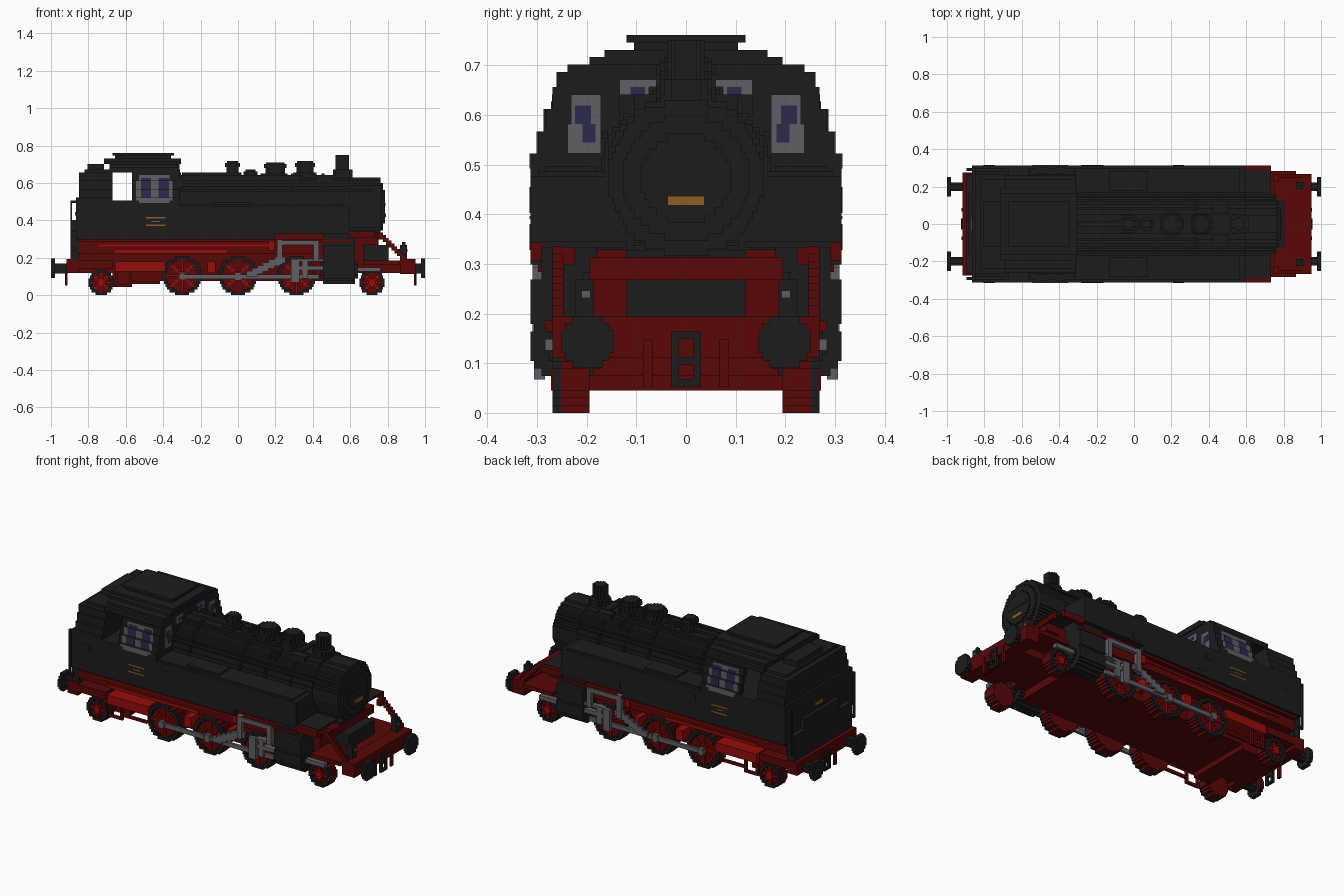
import bpy, math

cube = bpy.data.objects.get("Cube")
if cube:
    bpy.data.objects.remove(cube)

U = 1 / 67  # size of one building block


def material(name, rgb):
    m = bpy.data.materials.new(name)
    m.use_nodes = True
    m.diffuse_color = (*rgb, 1)
    b = m.node_tree.nodes["Principled BSDF"]
    b.inputs["Base Color"].default_value = (*rgb, 1)
    b.inputs["Roughness"].default_value = 0.8
    return m


BLACK = material("coal_black", (.012, .012, .012))
RED = material("dark_red", (.1, .002, .002))
BRIGHT = material("bright_red", (.3, .004, .003))
GREY = material("steel_grey", (.118, .116, .13))
GLASS = material("violet_glass", (.026, .023, .07))
BRASS = material("brass_orange", (.28, .11, .016))


def part(name, mat, boxes):
    """Boxes as (x0, x1, y0, y1, z0, z1) in blocks; those off centre are mirrored in y."""
    verts, faces = [], []
    for x0, x1, y0, y1, z0, z1 in boxes:
        spans = [(y0, y1), (-y1, -y0)] if y0 > 0 else [(y0, y1)]
        for a, b in spans:
            n = len(verts)
            verts += [(x * U, y * U, z * U) for x in (x0, x1) for y in (a, b) for z in (z0, z1)]
            for f in ("0132", "4675", "0451", "2376", "0264", "1573"):
                faces.append([n + int(c) for c in f])
    me = bpy.data.meshes.new(name)
    me.from_pydata(verts, [], faces)
    me.materials.append(mat)
    ob = bpy.data.objects.new(name, me)
    bpy.context.collection.objects.link(ob)


def mid(x0, x1, w, z0, z1):
    return (x0, x1, -w, w, z0, z1)


def rows(r, hole=0):
    """Stepped circle as (low, high, inner, outer) spans."""
    n = max(2, round(2 * r))
    h = 2 * r / n
    for i in range(n):
        t = -r + (i + .5) * h
        w = max(.5, round(2 * math.sqrt(r * r - t * t)) / 2)
        k = round(2 * math.sqrt(max(0, hole * hole - t * t))) / 2
        for a, b in ([(-w, -k), (k, w)] if k else [(-w, w)]):
            yield t - h / 2, t + h / 2, a, b


def disc_x(x0, x1, cy, cz, r):
    return [(x0, x1, cy + a, cy + b, cz + l, cz + h) for l, h, a, b in rows(r)]


def disc_y(y0, y1, cx, cz, r, hole=0):
    return [(cx + a, cx + b, y0, y1, cz + l, cz + h) for l, h, a, b in rows(r, hole)]


def disc_z(z0, z1, cx, r):
    return [(cx + l, cx + h, a, b, z0, z1) for l, h, a, b in rows(r)]


# Cab: stepped cross-section, hollow at window height with open doorways
shell = [(20, 35, 38), (19, 38, 41), (18, 41, 44)]
cab = [mid(-45, -21, 21, 20, 34), (-38, -21, 19, 21, 34, 35), mid(-24, -21, 19, 34, 35)]
for w, lo, hi in shell:
    cab += [(-38, -21, w - 2, w, lo, hi), mid(-24, -21, w - 2, lo, hi)]
part("cab", BLACK, cab)
part("cab_roof", BLACK, [mid(-46, -21, 17.5, 44, 46), mid(-46, -21, 16, 46, 47), mid(-48, -20.5, 13, 47, 48),
                         mid(-48, -20.5, 11, 48, 49), mid(-44, -24, 7, 49, 50), mid(-45, -23, 8, 50, 51)])

# Coal bunker behind the cab
part("bunker", BLACK, [mid(-58, -45, 21, 20, 35), mid(-60, -57, 18, 12, 23)]
     + [mid(-57, -45, w, lo, hi) for w, lo, hi in shell]
     + [mid(-55, -46, 16, 44, 45), mid(-54, -48, 8, 45, 47), mid(-59.5, -57, 11, 23, 27)])
part("bunker_handrails", BLACK, [(-60, -59.4, 19, 20, 16, 34), (-60, -58, 19, 20, 33, 34), (-60, -58, 19, 20, 16, 17)])

# Cab windows follow the stepped wall, with clipped corners
frames, panes = [(-35.5, -24.5, 21, 21.1, 33, 34), (-36.5, -23.5, 21, 21.1, 34, 35)], []
for w, lo, hi in shell:
    inset = 1 if w == 18 else 0
    frames.append((-36.5 + inset, -23.5 - inset, w, w + .1, lo, min(hi, 43)))
    panes += [(x, x + 3.6, w + .1, w + .2, lo, min(hi, 42)) for x in (-34.8, -28.4)]
part("side_window_frames", GREY, frames)
part("side_window_panes", GLASS, panes)
part("front_window_frames", GREY, [(-21, -20.7, 11.5, 15.5, 35, 43), (-21, -20.7, 15.5, 16, 35, 39),
                                   (-21, -20.7, 4, 5, 44, 45), (-21, -20.7, 5, 9, 42, 45)])
part("front_window_panes", GLASS, [(-20.7, -20.5, 12.2, 14, 36.5, 39), (-20.7, -20.5, 12.8, 15, 39, 41.5),
                                   (-20.7, -20.5, 5.5, 7.5, 43, 44)])
part("cab_stripes", BRASS, [(-33, -26, 21, 21.1, z, z + .5) for z in (24.8, 27.5)] + [(-31, -28, 21, 21.1, 26.2, 26.6)])

# Side tanks
part("side_tanks", BLACK, [(-21, 13, 7, 21, 20, 32), (13, 40, 7, 21, 22, 32), (-21, 38, 7, 20, 32, 32.6),
                           (-9, 5, 12, 19, 32.6, 33.3)])
part("tank_hatches", BLACK, [(x, x + 4, 21, 21.1, z, z + 2.5) for x, z in ((-54, 28), (-19, 27), (-15, 22), (14, 23))])

# Boiler, smokebox and fittings
boiler = disc_x(-21, 40, 0, 32, 11)
for x in (-14, 8, 19, 30):
    boiler += disc_x(x, x + 1, 0, 32, 11.5)
part("boiler", BLACK, boiler)
part("smokebox", BLACK, disc_x(40, 51, 0, 31.7, 10.5) + disc_x(51, 52, 0, 31.7, 8.5) + disc_x(52, 52.6, 0, 31.7, 6)
     + [mid(52, 52.8, 5, 32, 33)])
part("number_plates", BRASS, [mid(52.6, 53, 2.5, 28, 29.3), mid(-58.3, -58, 2.5, 28.5, 29.8)])
part("chimney", BLACK, disc_z(40, 45, 37.5, 3.5) + disc_z(45, 50.3, 37.4, 2.4))
for i, (x, r, top) in enumerate([(-2, 2.7, 48), (4.5, 2.5, 45), (13.3, 4, 47.6), (24, 3.6, 48)]):
    part(f"dome_{i + 1}", BLACK, disc_z(41, top - 4, x, r + .5) + disc_z(top - 4, top - 2, x, r - .5)
         + disc_z(top - 2, top - .7, x, r) + disc_z(top - .7, top, x, r - .7))
part("boiler_pipes", BLACK, [(-21, 48, 10.5, 11.3, 37, 38), (-20, 22, 5, 6, 42, 43), (22, 23, 5, 9, 40, 43),
                             mid(-20, -5, 1, 43, 44), (28, 34, 4, 7, 40, 43)])

# Frame and underside
part("main_frame", RED, [mid(-59, 45, 13, 8, 20), mid(-38, 40, 13, 5, 8), mid(-45, -38, 13, 3, 8),
                         mid(45, 58, 9, 8, 12), (-57, 32, 13, 18.5, 15, 20), (-57, 40, 13, 20, 19, 20),
                         (13, 32, 7, 18.5, 20, 22)])
part("frame_pipes", BRIGHT, [(-44, -4, 18.5, 19, 15, 16.2), (-50, 12, 18.5, 19, 17.5, 18.2), (-44, -26, 13, 19, 8.5, 12),
                             (11, 13, 18, 19.5, 16, 20), (-11, -8, 13, 18, 8, 12), (8, 10, 13, 18, 8, 12)])
part("cab_steps", RED, [(-44, -38, 17, 18, 3, 4), (-44, -43, 17, 18, 4, 9), (-39, -38, 17, 18, 4, 9),
                        (-38, -28, 16, 17, 4, 5)])
part("rear_beam", RED, [mid(-61.5, -57, 18.5, 8, 13), (-57, -45, 13, 18.5, 9.5, 12.5)])

# Front deck, braces and smokebox saddle
part("front_deck", RED, [mid(45, 58, 19, 11, 12.5), mid(58, 63.5, 18, 7.5, 13), (42, 50, 8, 13, 18, 21),
                         mid(50, 50.4, 13, 18, 21), (40, 49, 19.5, 21, 20.5, 23), (50, 52, 15, 18, 20, 22.3)]
     + [(50 + i, 52 + i, 16.5, 18, 21 - i, 22.5 - i) for i in range(9)])
part("running_board", BLACK, [(40, 49, 8, 19.5, 22.3, 23.2)])
part("smokebox_saddle", BLACK, [mid(40, 50, 8, 12, 22), mid(50, 54, 8, 12.5, 18)])
part("front_lamps", BLACK, [(58, 60.5, 12.5, 15, 13, 18), (58.8, 60, 13, 14, 18, 19)])
part("lamp_lenses", GREY, [(60.5, 60.8, 12.9, 14.1, 15.5, 16.5)])

# Buffers and couplings at both ends
for end, s, beam in (("front", 1, 63), ("rear", -1, 61)):
    def flip(boxes):
        return [(min(b[0] * s, b[1] * s), max(b[0] * s, b[1] * s), *b[2:]) for b in boxes]
    part(end + "_buffers", BLACK, flip(disc_x(65.5, 67, 13.3, 9.6, 3.5) + disc_x(61, 65.5, 13.3, 9.6, 1.8)))
    part(end + "_coupling", BLACK, flip([(beam, beam + 1, 1, 2, 3.5, 11)]
                                        + [mid(beam, beam + 1, 2, z, z + 1) for z in (3.5, 6.5, 10)]))
    part(end + "_hoses", RED, flip([(beam, beam + .8, 4.5, 5.8, 3.5, 10)]))

# Wheels: red body, black tyre on the outer edge, bright spokes
for i, (x, r) in enumerate([(-49, 4.5), (-20, 7), (0, 7), (21, 7), (48, 4.5)]):
    name = f"axle_{i + 1}"
    part(name + "_wheels", RED, disc_y(13, 16.9, x, r, r))
    part(name + "_tyres", BLACK, disc_y(16.9, 18, x, r, r, r - 1.2))
    k = r - 1
    spokes = [(x - k, x + k, 16.9, 17.5, r - .4, r + .4), (x - .4, x + .4, 16.9, 17.5, r - k, r + k)]
    for j in range(1, int(k * .75) + 1):
        spokes += [(x + a * j - .5, x + a * j + .5, 16.9, 17.4, r + b * j - .5, r + b * j + .5) for a in (1, -1) for b in (1, -1)]
    part(name + "_spokes", BRIGHT, spokes + disc_y(16.9, 18.2, x, r, 1.5))

# Cylinders and running gear
part("cylinders", BLACK, [(30.5, 42, 12, 21, 12, 18), (30.5, 42, 12, 19.5, 18, 23)] + disc_x(30.5, 42, 16, 9, 5)
     + disc_x(29.5, 43, 16, 9, 3))
part("coupling_rods", GREY, [(-20, 29, 18.2, 19.2, 5.8, 7.4)] + disc_y(18, 19.6, -20, 6.7, 1.3) + disc_y(18, 19.6, 0, 6.7, 1.5))
part("connecting_rods", GREY, [(3 + 2 * i, 7 + 2 * i, 19.2, 20.2, 6.5 + i, 8.7 + i) for i in range(6)])
part("valve_gear", GREY, [(14, 16, 19, 20.7, 11, 20), (14, 29, 19, 20.7, 18, 19.6), (27, 29, 19, 20.7, 12, 18),
                          (19, 22, 19, 20.5, 4.5, 13), (22, 31, 18, 20, 9, 10.5), (22, 31, 18, 20, 12, 13),
                          (23, 25, 19, 20, 6, 12), (43, 51, 17, 19, 8.4, 10)])
